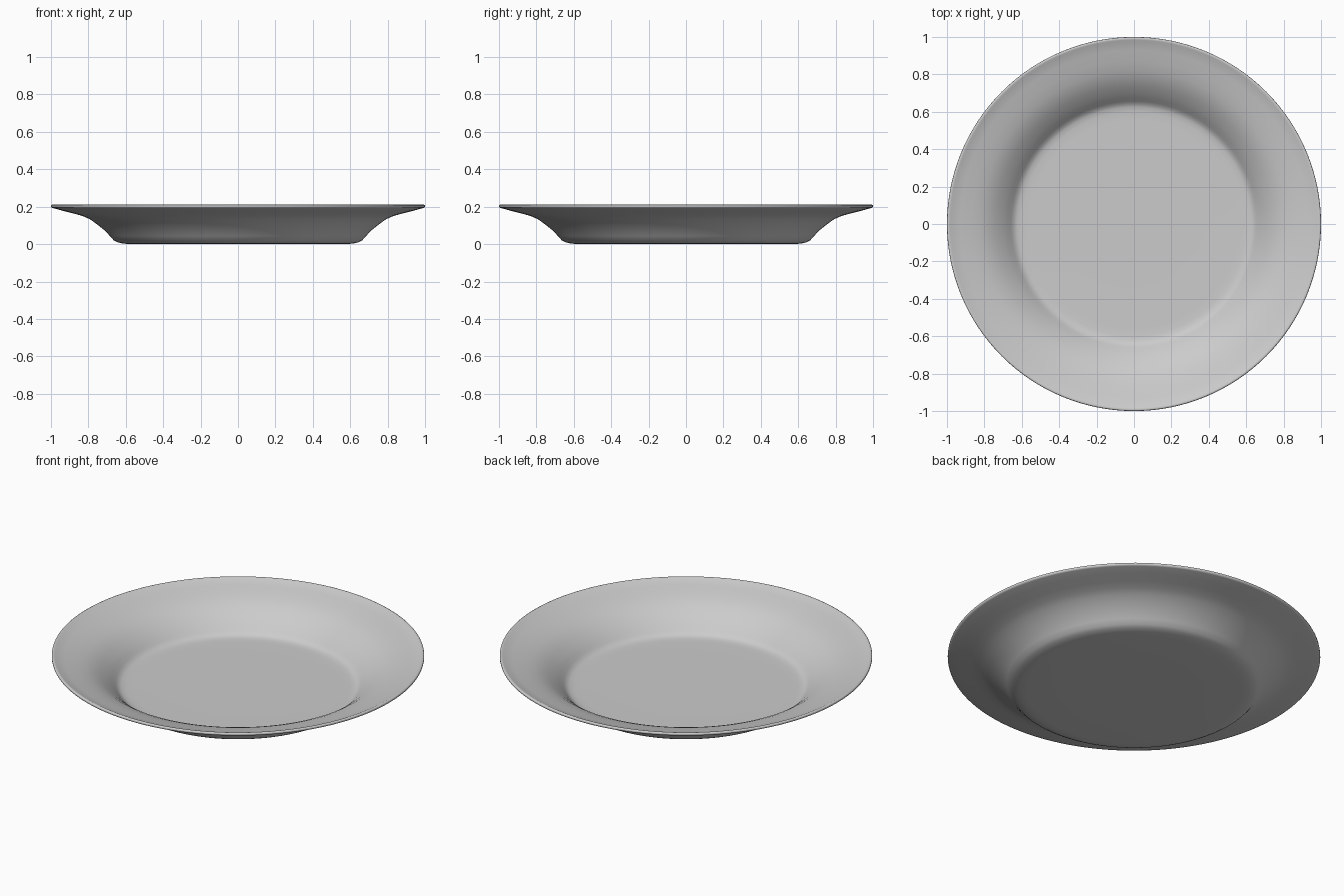
import bpy, bmesh, math

if "Cube" in bpy.data.objects:
    bpy.data.objects.remove(bpy.data.objects["Cube"])

SEGMENTS = 128

# Half cross-section (radius, height): inside floor, wall, rim, then back underneath
profile = [
    (0.30, 0.021), (0.56, 0.021), (0.60, 0.022), (0.625, 0.025), (0.642, 0.032),
    (0.657, 0.046), (0.675, 0.065), (0.70, 0.088), (0.74, 0.119), (0.78, 0.144),
    (0.82, 0.161), (0.87, 0.177), (0.93, 0.192), (0.975, 0.204), (0.985, 0.209),
    (0.993, 0.211), (0.999, 0.208), (1.0, 0.202), (0.998, 0.196), (0.99, 0.193),
    (0.94, 0.179), (0.88, 0.164), (0.83, 0.150), (0.79, 0.132), (0.75, 0.103),
    (0.71, 0.071), (0.685, 0.043), (0.665, 0.021), (0.645, 0.010), (0.615, 0.003),
    (0.58, 0.0), (0.30, 0.0),
]


def lathe(name, points, segments):
    """Revolve an open profile around z and close both ends at the axis."""
    bm = bmesh.new()
    rings = []
    for r, z in points:
        rings.append([bm.verts.new((r * math.cos(2 * math.pi * i / segments),
                                    r * math.sin(2 * math.pi * i / segments), z))
                      for i in range(segments)])
    for a, b in zip(rings, rings[1:]):
        for i in range(segments):
            j = (i + 1) % segments
            bm.faces.new((a[i], b[i], b[j], a[j]))
    bm.faces.new(rings[0])
    bm.faces.new(rings[-1])
    bmesh.ops.recalc_face_normals(bm, faces=bm.faces)
    for f in bm.faces:
        f.smooth = True
    mesh = bpy.data.meshes.new(name)
    bm.to_mesh(mesh)
    bm.free()
    obj = bpy.data.objects.new(name, mesh)
    bpy.context.collection.objects.link(obj)
    return obj


# Dinner plate
lathe("plate", profile, SEGMENTS)
